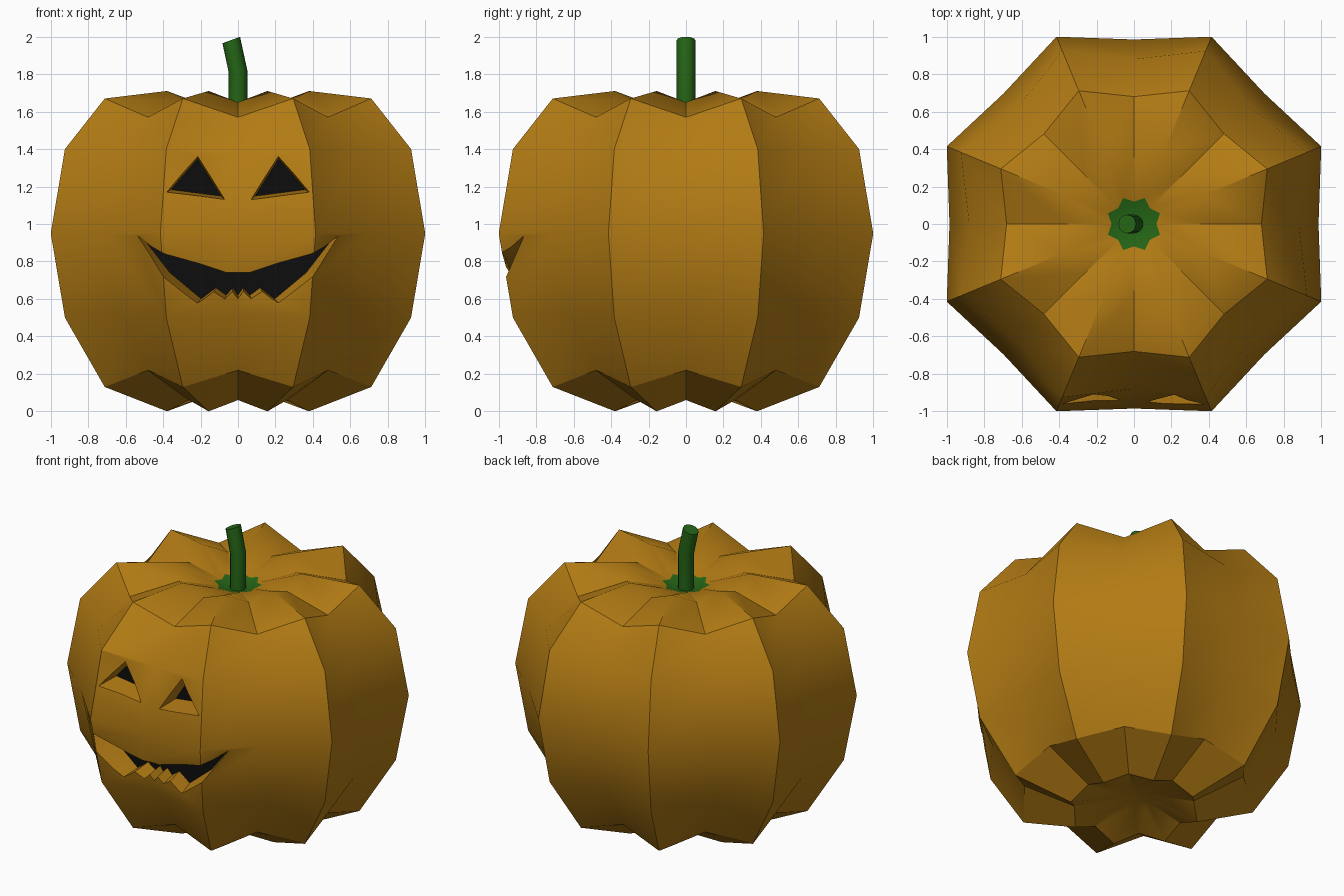
import bpy, bmesh, math
from mathutils import Matrix, Vector

if "Cube" in bpy.data.objects:
    bpy.data.objects.remove(bpy.data.objects["Cube"])


def material(name, rgb):
    m = bpy.data.materials.new(name)
    m.diffuse_color = (*rgb, 1)
    m.use_nodes = True
    m.node_tree.nodes["Principled BSDF"].inputs["Base Color"].default_value = m.diffuse_color
    return m


orange = material("orange_skin", (0.45, 0.2, 0.007))
green = material("green_stalk", (0.018, 0.13, 0.008))
black = material("dark_inside", (0.004, 0.004, 0.004))


def make_object(name, bm, mats):
    bmesh.ops.recalc_face_normals(bm, faces=bm.faces)
    me = bpy.data.meshes.new(name)
    bm.to_mesh(me)
    bm.free()
    for m in mats:
        me.materials.append(m)
    ob = bpy.data.objects.new(name, me)
    bpy.context.collection.objects.link(ob)
    return ob


def activate(ob):
    bpy.ops.object.select_all(action='DESELECT')
    ob.select_set(True)
    bpy.context.view_layer.objects.active = ob


def bridge(bm, a, b, mat=0):
    n = len(a)
    for i in range(n):
        bm.faces.new((a[i], a[(i + 1) % n], b[(i + 1) % n], b[i])).material_index = mat


def fan(bm, ring, tip, mat=0):
    v = bm.verts.new(tip)
    for i in range(len(ring)):
        bm.faces.new((ring[i], ring[(i + 1) % len(ring)], v)).material_index = mat


# Body: eight ridges and eight valleys; (ridge r, ridge z, valley r, valley z)
RINGS = [(0.15, 0.10, 0.12, 0.11), (0.41, 0.0, 0.37, 0.06), (0.77, 0.13, 0.68, 0.22),
         (1.0, 0.50, 0.88, 0.52), (1.082, 0.95, 0.985, 0.95), (1.0, 1.40, 0.88, 1.37),
         (0.77, 1.67, 0.68, 1.57), (0.41, 1.71, 0.37, 1.65), (0.15, 1.61, 0.12, 1.60)]
bm = bmesh.new()
loops = []
for rr, rz, vr, vz in RINGS:
    loop = []
    for i in range(16):
        a = math.radians(22.5 * i)
        r, z = (rr, rz) if i % 2 else (vr, vz)
        loop.append(bm.verts.new((r * math.cos(a), r * math.sin(a), z)))
    loops.append(loop)
for a, b in zip(loops, loops[1:]):
    bridge(bm, a, b)
fan(bm, loops[0], (0, 0, 0.12))
fan(bm, loops[-1], (0, 0, 1.56), 1)      # green star under the stalk
body = make_object("pumpkin_body", bm, [orange, green, black])

# Face cutter: tapered prisms through outlines (x, z, y on the skin)
FRONT, BACK = -1.12, -0.80


def add_prism(bm, outer, inner):
    front, back = [], []
    for (x, z, y), (ix, iz) in zip(outer, inner):
        k = (FRONT - BACK) / (y - BACK)
        front.append(bm.verts.new((ix + (x - ix) * k, FRONT, iz + (z - iz) * k)))
        back.append(bm.verts.new((ix, BACK, iz)))
    bridge(bm, front, back)
    bm.faces.new(front)
    bm.faces.new(back).material_index = 2


bm = bmesh.new()
for s in (1, -1):
    eye = [(s * 0.38, 1.17, -0.96), (s * 0.07, 1.13, -0.95), (s * 0.215, 1.36, -0.91)]
    cx, cz = s * 0.222, 1.23
    add_prism(bm, eye, [(cx + (x - cx) * 0.86, cz + (z - cz) * 0.86 + 0.005) for x, z, _ in eye])

lower = [(0.03, 0.64, -0.92), (0.07, 0.60, -0.91), (0.13, 0.64, -0.92),
         (0.215, 0.58, -0.91), (0.40, 0.72, -0.96)]
upper = [(0.54, 0.94, -0.87), (0.39, 0.84, -0.98), (0.06, 0.74, -0.95)]
half = lower + upper
mouth = [(0, 0.60, -0.91)] + half + [(-x, z, y) for x, z, y in reversed(half)]
inner = []
for x, z, _ in mouth:
    lift = 0.02 if z < 0.73 else (-0.035 if z > 0.9 else 0.0)
    inner.append((x * 0.91, z + lift))
add_prism(bm, mouth, inner)
bmesh.ops.triangulate(bm, faces=bm.faces)
cutter = make_object("face_cutter", bm, [orange, green, black])
cutter.hide_render = True

# Carve the face, then drop the cutter
activate(body)
mod = body.modifiers.new("carve", 'BOOLEAN')
mod.operation = 'DIFFERENCE'
mod.solver = 'EXACT'
mod.object = cutter
bpy.ops.object.modifier_apply(modifier=mod.name)
bpy.data.objects.remove(cutter)
bpy.ops.object.shade_smooth_by_angle(angle=math.radians(30))

# Stalk: bent tube; (x, z, tilt in degrees)
bm = bmesh.new()
loops = []
for x, z, tilt in [(0, 1.55, 0), (0, 1.815, -7), (-0.036, 1.982, -20)]:
    rot = Matrix.Rotation(math.radians(tilt), 3, 'Y')
    loops.append([bm.verts.new(Vector((x, 0, z)) + rot @ Vector(
        (0.05 * math.cos(math.tau * i / 12), 0.05 * math.sin(math.tau * i / 12), 0)))
        for i in range(12)])
for a, b in zip(loops, loops[1:]):
    bridge(bm, a, b)
bm.faces.new(loops[0])
bm.faces.new(loops[-1])
stalk = make_object("stalk", bm, [green])
activate(stalk)
bpy.ops.object.shade_smooth_by_angle(angle=math.radians(40))
